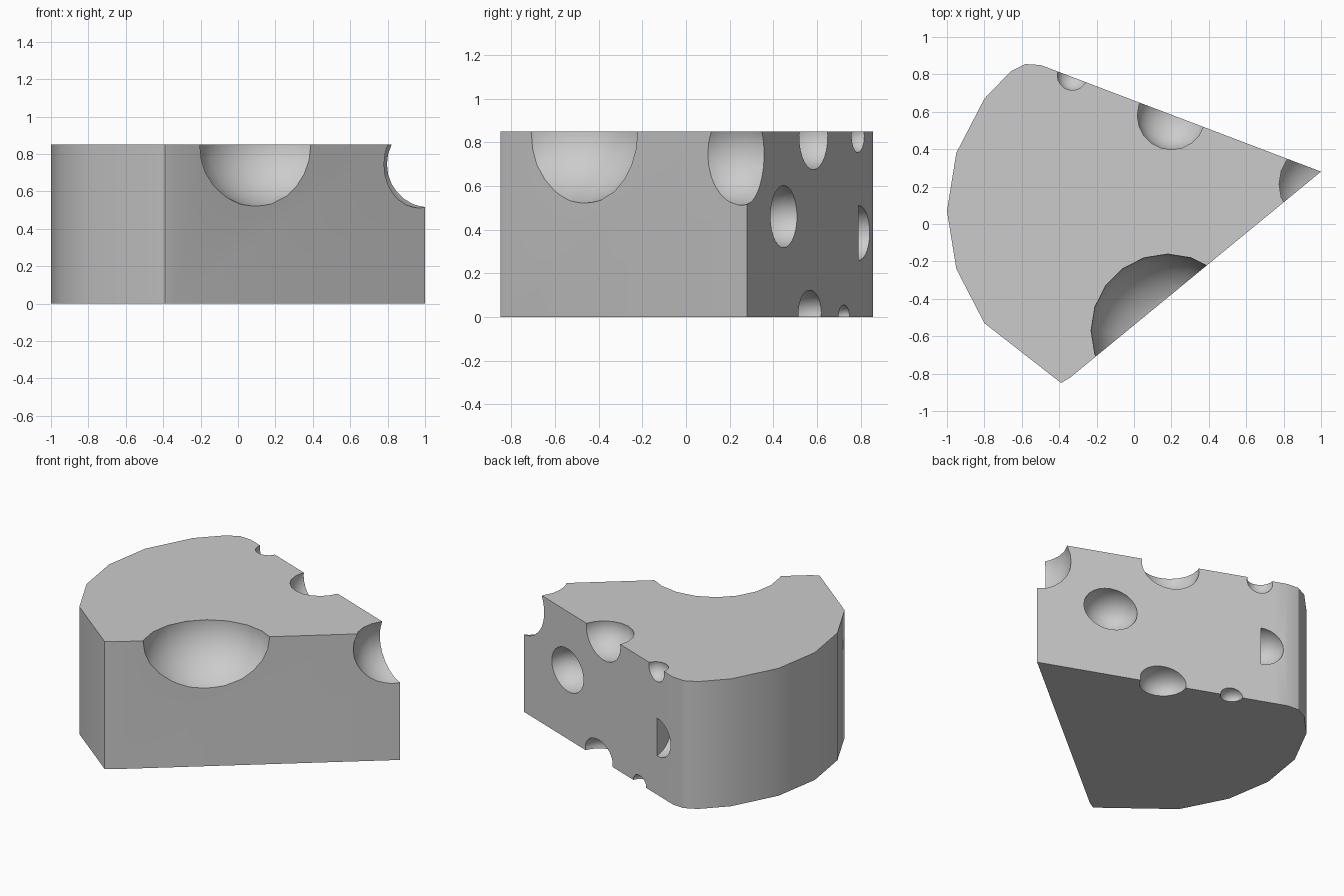
import bpy, bmesh, math
from mathutils import Matrix

if "Cube" in bpy.data.objects:
    bpy.data.objects.remove(bpy.data.objects["Cube"])

HEIGHT = 0.85

# Wedge outline seen from above, counter-clockwise from the tip
outline = [(1, 0.28), (-0.42, 0.82), (-0.5, 0.85), (-0.58, 0.855), (-0.66, 0.815),
           (-0.80, 0.67), (-0.95, 0.38), (-1, 0.07), (-0.95, -0.24), (-0.80, -0.53),
           (-0.39, -0.85), (-0.34, -0.82)]


def new_object(name, bm):
    mesh = bpy.data.meshes.new(name)
    bmesh.ops.recalc_face_normals(bm, faces=bm.faces)
    bm.to_mesh(mesh)
    bm.free()
    ob = bpy.data.objects.new(name, mesh)
    bpy.context.collection.objects.link(ob)
    return ob


# Solid block of cheese
bm = bmesh.new()
base = bm.faces.new([bm.verts.new((x, y, 0)) for x, y in outline])
top = bmesh.ops.extrude_face_region(bm, geom=[base])["geom"]
bmesh.ops.translate(bm, vec=(0, 0, HEIGHT),
                    verts=[g for g in top if isinstance(g, bmesh.types.BMVert)])
cheese = new_object("cheese_wedge", bm)

bpy.context.view_layer.objects.active = cheese
cheese.select_set(True)


def carve(center, radius, radius_z, half=False):
    """Scoop a flattened bubble out of the cheese."""
    bm = bmesh.new()
    bmesh.ops.create_uvsphere(bm, u_segments=20, v_segments=14, radius=1)
    if half:
        geom = bm.verts[:] + bm.edges[:] + bm.faces[:]
        cut = bmesh.ops.bisect_plane(bm, geom=geom, plane_co=(0.01, 0, 0),
                                     plane_no=(1, 0, 0), clear_outer=True)
        rim = [g for g in cut["geom_cut"] if isinstance(g, bmesh.types.BMEdge)]
        bmesh.ops.contextual_create(bm, geom=rim)
    bm.transform(Matrix.Translation(center) @ Matrix.Diagonal((radius, radius, radius_z, 1)))
    cutter = new_object("bubble_cutter", bm)
    cutter.hide_render = True
    mod = cheese.modifiers.new("hole", 'BOOLEAN')
    mod.operation = 'DIFFERENCE'
    mod.solver = 'EXACT'
    mod.object = cutter
    bpy.ops.object.modifier_apply(modifier=mod.name)
    bpy.data.objects.remove(cutter)


# Large front hole and the bite at the tip
carve((0.18, -0.57, 0.845), 0.41, 0.345)
carve((1.0, 0.213, 0.745), 0.25, 0.238)
# Holes along the top of the back side
carve((0.2, 0.58, 0.83), 0.185, 0.155)
carve((-0.33, 0.795, 0.83), 0.083, 0.077)
# Holes in the back side
carve((0.56, 0.447, 0.46), 0.172, 0.142)
carve((-0.34, 0.79, 0.385), 0.145, 0.126, half=True)
# Holes along the bottom of the back side
carve((0.245, 0.567, 0.02), 0.148, 0.103)
carve((-0.165, 0.723, 0.005), 0.07, 0.05)

bpy.ops.object.shade_smooth_by_angle(angle=math.radians(30))
